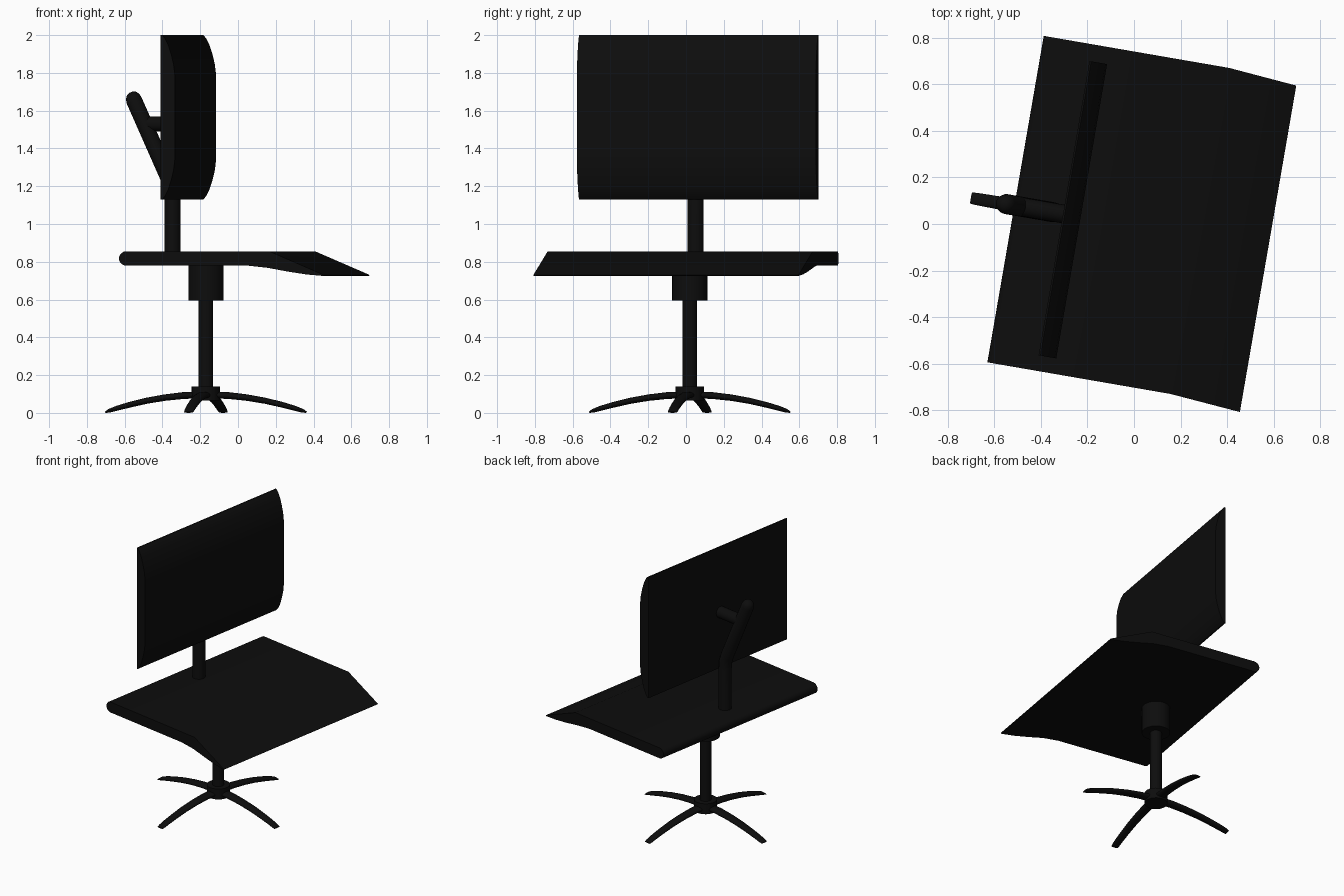
import bpy, bmesh, math
from mathutils import Matrix, Vector

cube = bpy.data.objects.get("Cube")
if cube:
    bpy.data.objects.remove(cube, do_unlink=True)

black = bpy.data.materials.new("matte_black")
black.use_nodes = True
COLOUR = (0.004, 0.004, 0.004, 1)
black.diffuse_color = COLOUR
black.node_tree.nodes["Principled BSDF"].inputs["Base Color"].default_value = COLOUR

# The whole chair faces local +x and is swivelled about its column
SWIVEL = Matrix.Translation((-0.17, 0.02, 0)) @ Matrix.Rotation(math.radians(-9.8), 4, 'Z')


def finish(name, bm, turn=0.0):
    bmesh.ops.recalc_face_normals(bm, faces=bm.faces)
    bm.transform(SWIVEL @ Matrix.Rotation(turn, 4, 'Z'))
    mesh = bpy.data.meshes.new(name)
    bm.to_mesh(mesh)
    bm.free()
    mesh.materials.append(black)
    obj = bpy.data.objects.new(name, mesh)
    bpy.context.collection.objects.link(obj)
    bpy.ops.object.select_all(action='DESELECT')
    obj.select_set(True)
    bpy.context.view_layer.objects.active = obj
    bpy.ops.object.shade_smooth_by_angle(angle=math.radians(35))
    return obj


def loft(name, rings, turn=0.0):
    """Skin a list of equal point rings and cap both ends."""
    bm = bmesh.new()
    loops = [[bm.verts.new(p) for p in ring] for ring in rings]
    n = len(loops[0])
    for a, b in zip(loops, loops[1:]):
        for i in range(n):
            j = (i + 1) % n
            bm.faces.new((a[i], a[j], b[j], b[i]))
    bm.faces.new(loops[0])
    bm.faces.new(loops[-1])
    return finish(name, bm, turn)


def sweep(name, path, turn=0.0, sides=20):
    """Elliptical tube in the x-z plane; path rows are x, z, half width, half thickness."""
    rings = []
    for i, (x, z, w, t) in enumerate(path):
        a, b = path[max(i - 1, 0)], path[min(i + 1, len(path) - 1)]
        d = Vector((b[0] - a[0], 0, b[1] - a[1])).normalized()
        up = Vector((-d.z, 0, d.x))
        side = Vector((0, 1, 0))
        angles = [math.tau * k / sides for k in range(sides)]
        rings.append([Vector((x, 0, z)) + side * w * math.cos(q) + up * t * math.sin(q)
                      for q in angles])
    return loft(name, rings, turn)


def cylinder(name, radius, bottom, top):
    return sweep(name, [(0, bottom, radius, radius), (0, top, radius, radius)], sides=32)


# Seat: rounded rear edge, drooping front lip that leans slightly to one side
REAR, MID, R = -0.349, 0.8175, 0.0375
seat_profile = [(REAR + R - R * math.sin(a), MID - R * math.cos(a))
                for a in [math.pi * k / 10 for k in range(11)]]
seat_profile += [(0.46, 0.855), (0.757, 0.73), (0.752, 0.725),
                 (0.66, 0.733), (0.56, 0.748), (0.45, 0.768), (0.34, 0.78)]


def lean(x):
    return -0.026 * max(0, x - 0.46) / 0.3


loft("seat", [[(x, y + lean(x), z) for x, z in seat_profile] for y in (-0.684, 0.74)])

# Backrest: flat behind, cushion bulging forward, thin at top and bottom
half = [(0, 0), (0.008, 0), (0.024, 0.018), (0.042, 0.055), (0.058, 0.105),
        (0.07, 0.155), (0.077, 0.215)]
back_profile = [(-0.137 + d, 2.0 - h) for d, h in half]
back_profile += [(-0.137 + d, 1.13 + h) for d, h in reversed(half)]
loft("backrest", [[(x, y, z) for x, z in back_profile] for y in (-0.617, 0.667)])

# Backrest support: upright that bends rearward, with a short bar to the panel
P = 0.043
sweep("back_support", [(-0.18, 0.82, P, P), (-0.18, 1.14, P, P), (-0.184, 1.19, P, P),
                       (-0.2, 1.24, P, P), (-0.386, 1.655, P, P), (-0.394, 1.676, 0.038, 0.038),
                       (-0.4, 1.69, 0.026, 0.026), (-0.403, 1.697, 0.01, 0.01)])
sweep("back_bracket", [(-0.33, 1.53, 0.04, 0.04), (-0.12, 1.53, 0.04, 0.04)])

# Column
cylinder("seat_hub", 0.093, 0.595, 0.80)
cylinder("column", 0.038, 0.10, 0.62)
cylinder("base_hub", 0.075, 0.065, 0.14)

# Four arched legs
leg_path = [(0.0, 0.096, 0.036, 0.018), (0.12, 0.092, 0.034, 0.018), (0.22, 0.081, 0.032, 0.017),
            (0.32, 0.064, 0.03, 0.016), (0.41, 0.043, 0.028, 0.015), (0.48, 0.024, 0.027, 0.013),
            (0.52, 0.011, 0.026, 0.01), (0.538, 0.004, 0.024, 0.004)]
for k, side in enumerate(("front", "left", "rear", "right")):
    sweep(side + "_leg", leg_path, turn=k * math.pi / 2)
